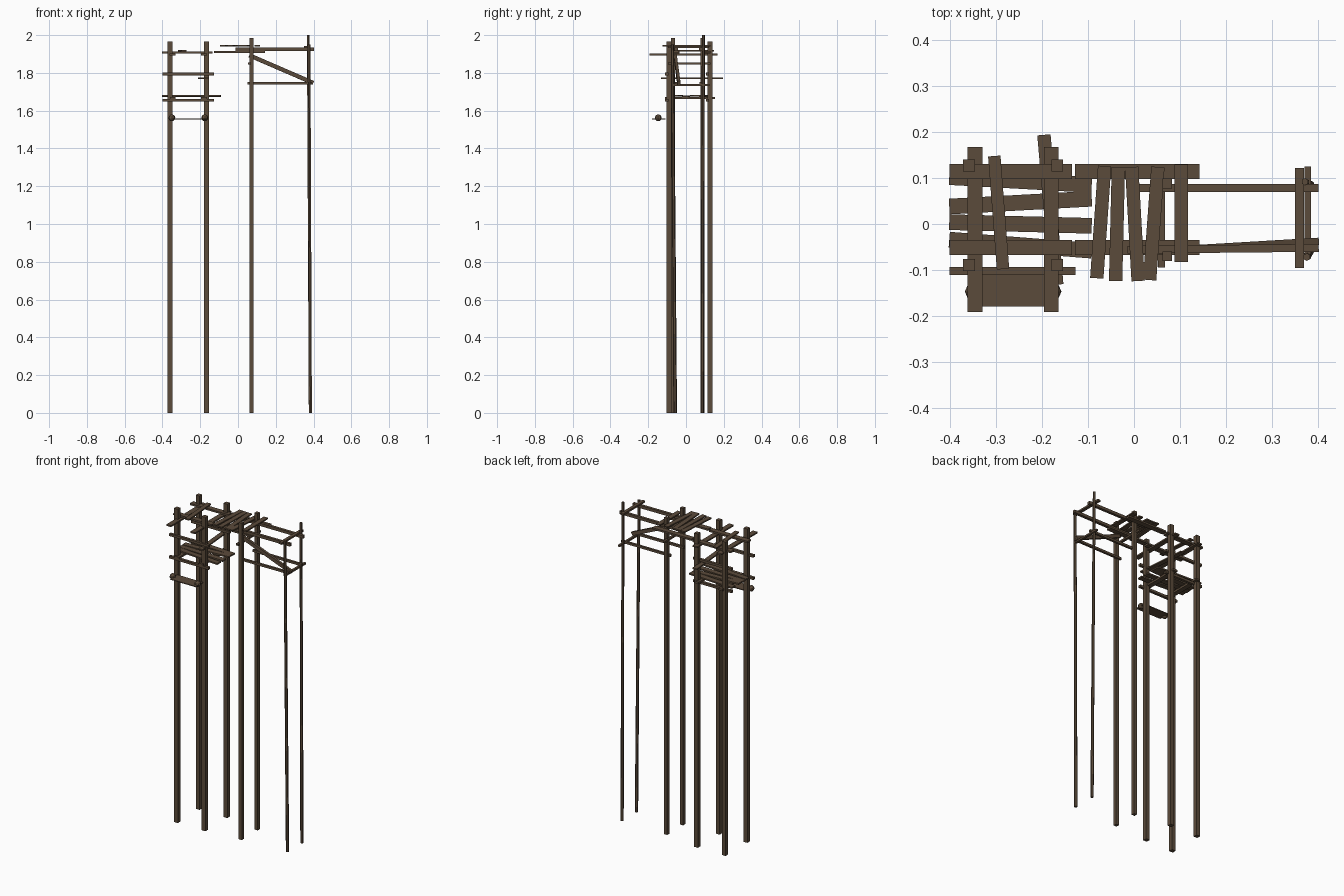
import bpy, bmesh
from mathutils import Vector

if "Cube" in bpy.data.objects:
    bpy.data.objects.remove(bpy.data.objects["Cube"])

wood = bpy.data.materials.new("weathered brown wood")
wood.diffuse_color = (0.105, 0.07, 0.043, 1)
wood.use_nodes = True
wood.node_tree.nodes["Principled BSDF"].inputs["Base Color"].default_value = wood.diffuse_color


def finish(bm, name):
    bmesh.ops.recalc_face_normals(bm, faces=bm.faces)
    me = bpy.data.meshes.new(name)
    bm.to_mesh(me)
    bm.free()
    me.materials.append(wood)
    ob = bpy.data.objects.new(name, me)
    bpy.context.collection.objects.link(ob)
    return ob


def board(name, a, b, w, t):
    """Board from a to b: w is the horizontal width, t the other thickness."""
    a, b = Vector(a), Vector(b)
    d = (b - a).normalized()
    side = d.cross(Vector((0, 0, 1)))
    side = side.normalized() if side.length > 0.1 else Vector((1, 0, 0))
    up = side.cross(d).normalized()
    bm = bmesh.new()
    ends = []
    for p in (a, b):
        ends.append([bm.verts.new(p + side * (i * w / 2) + up * (j * t / 2))
                     for i, j in ((-1, -1), (1, -1), (1, 1), (-1, 1))])
    bm.faces.new(ends[0])
    bm.faces.new(ends[1])
    for k in range(4):
        n = (k + 1) % 4
        bm.faces.new((ends[0][k], ends[0][n], ends[1][n], ends[1][k]))
    return finish(bm, name)


def post(name, x, y, h, w):
    bm = bmesh.new()
    bmesh.ops.create_cube(bm, size=1)
    for v in bm.verts:
        v.co = (x + v.co.x * w, y + v.co.y * w, (v.co.z + 0.5) * h)
    return finish(bm, name)


def pole(name, base, top, r0, r1):
    """Tapered, leaning six-sided pole."""
    bm = bmesh.new()
    bmesh.ops.create_cone(bm, cap_ends=True, segments=6, radius1=r0, radius2=r1, depth=1)
    base, top = Vector(base), Vector(top)
    for v in bm.verts:
        c = base.lerp(top, v.co.z + 0.5)
        v.co = (c.x + v.co.x, c.y + v.co.y, c.z)
    return finish(bm, name)


# Posts: left tower, middle bay and thin leaning right poles
for x in (-0.359, -0.167):
    post("left_tower_front_post", x, -0.089, 1.966, 0.026)
    post("left_tower_back_post", x, 0.127, 1.966, 0.026)
post("middle_front_post", 0.072, -0.07, 1.985, 0.021)
post("middle_back_post", 0.072, 0.088, 1.985, 0.021)
pole("right_front_pole", (0.383, -0.057, 0), (0.376, -0.072, 1.95), 0.0095, 0.0085)
pole("right_back_pole", (0.383, 0.086, 0), (0.372, 0.092, 2.0), 0.0095, 0.008)

# Left tower top frame
for x in (-0.346, -0.18):
    board("top_cross_beam", (x, -0.192, 1.897), (x, 0.168, 1.897), 0.032, 0.009)
for y in (-0.051, 0.114):
    board("left_top_beam", (-0.402, y, 1.907), (-0.135, y, 1.907), 0.033, 0.011)
    board("middle_top_beam", (-0.128, y, 1.911), (0.142, y, 1.911), 0.033, 0.011)
board("loose_top_plank", (-0.304, 0.148, 1.917), (-0.285, -0.098, 1.917), 0.027, 0.008)

# Left tower side rails
for z in (1.795, 1.655):
    board("left_front_rail", (-0.401, -0.102, z), (-0.127, -0.102, z), 0.017, 0.015)
    board("left_back_rail", (-0.401, 0.114, z), (-0.135, 0.114, z), 0.017, 0.015)
board("tilted_side_plank", (-0.196, 0.194, 1.772), (-0.168, -0.132, 1.772), 0.029, 0.008)

# Lower platform
for x in (-0.346, -0.18):
    board("platform_joist", (x, -0.112, 1.667), (x, 0.153, 1.667), 0.03, 0.012)
for yl, yr, z in ((0.102, 0.085, 1.678), (0.038, 0.055, 1.679),
                  (0.004, -0.004, 1.677), (-0.034, -0.058, 1.679)):
    board("platform_plank", (-0.402, yl, z), (-0.092, yr, z), 0.034, 0.009)

# Upper walkway planks
for xb, xf, yb, yf in ((-0.064, -0.081, 0.126, -0.118), (-0.034, -0.04, 0.124, -0.124),
                       (-0.005, 0.009, 0.124, -0.124), (0.052, 0.034, 0.124, -0.122),
                       (0.103, 0.103, 0.13, -0.083)):
    board("walkway_plank", (xb, yb, 1.944), (xf, yf, 1.944), 0.029, 0.008)

# Right bay rails, cross bars and diagonal brace
for y, e in ((0.078, 0.078), (-0.056, -0.052)):
    board("right_top_rail", (-0.014, y, 1.925), (0.402, e, 1.925), 0.017, 0.018)
    board("right_lower_rail", (0.05, y, 1.746), (0.392, e, 1.746), 0.014, 0.014)
board("right_top_crossbar", (0.36, 0.122, 1.938), (0.36, -0.096, 1.938), 0.02, 0.011)
board("right_lower_crossbar", (0.378, 0.125, 1.736), (0.378, -0.075, 1.736), 0.014, 0.011)
board("middle_crossbar", (0.06, 0.13, 1.85), (0.06, -0.095, 1.85), 0.016, 0.011)
board("diagonal_brace", (0.06, -0.058, 1.893), (0.398, -0.038, 1.747), 0.016, 0.022)

# Hanging bench with knotted ends
board("bench_seat", (-0.345, -0.144, 1.557), (-0.167, -0.144, 1.557), 0.07, 0.005)
for x in (-0.35, -0.176):
    bm = bmesh.new()
    bmesh.ops.create_uvsphere(bm, u_segments=8, v_segments=6, radius=0.018)
    bmesh.ops.translate(bm, verts=bm.verts, vec=(x, -0.147, 1.562))
    finish(bm, "bench_knot")
